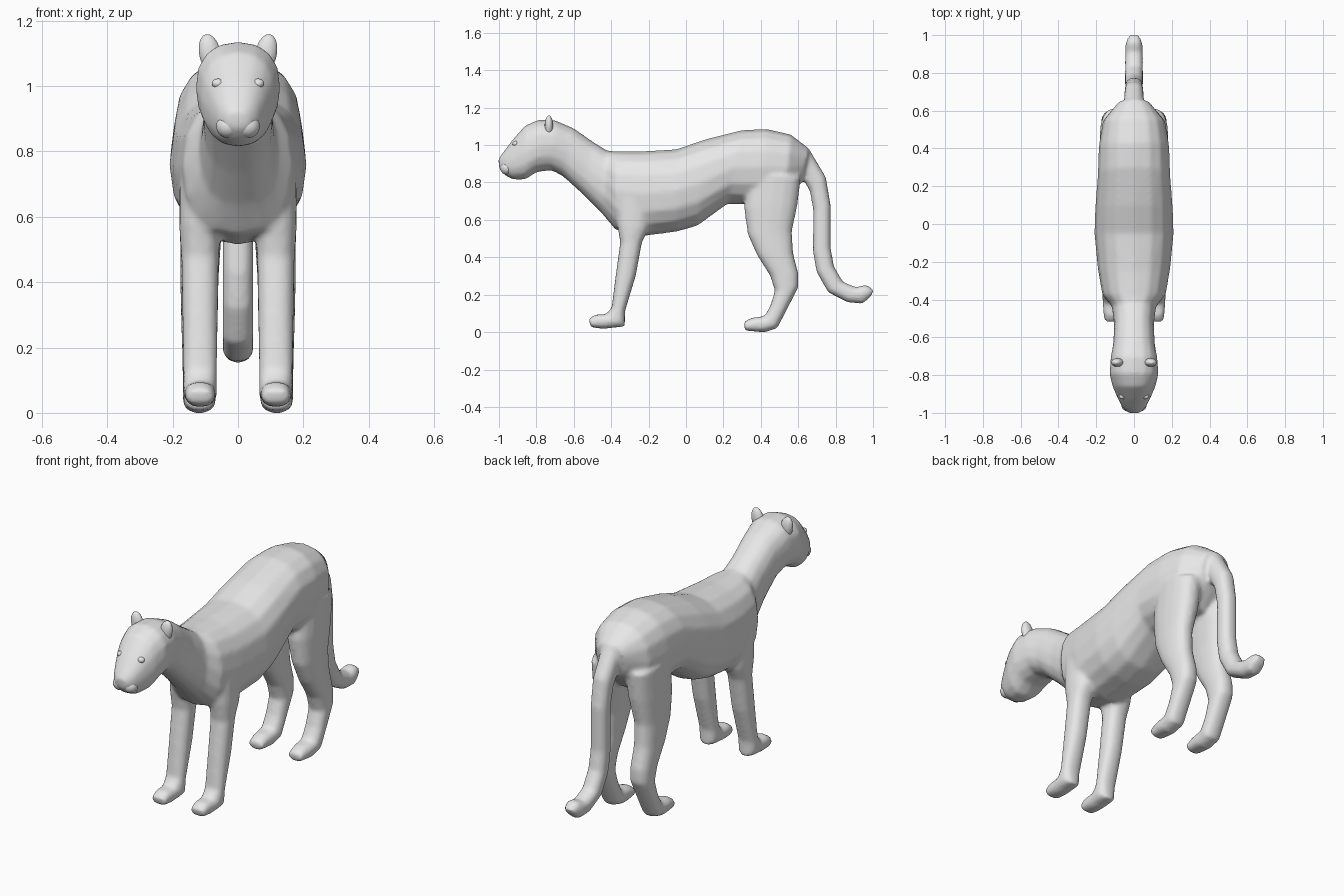
import bpy, bmesh, math
from mathutils import Vector, Matrix

grey = bpy.data.materials.new("plain_grey")
grey.diffuse_color = (0.8, 0.8, 0.8, 1)


def loft(bm, rings, cx=0.0, power=0.85, n=16):
    """Skin rings given as (front/top y, z, rear/bottom y, z, half width, x offset)."""
    loops = []
    for ya, za, yb, zb, w, *off in rings:
        x0 = off[0] * cx if off else cx
        mid = Vector((x0, (ya + yb) / 2, (za + zb) / 2))
        half = Vector((0, (ya - yb) / 2, (za - zb) / 2))
        loop = []
        for i in range(n):
            t = 2 * math.pi * i / n
            c = math.copysign(abs(math.cos(t)) ** power, math.cos(t))
            s = math.copysign(abs(math.sin(t)) ** power, math.sin(t))
            loop.append(bm.verts.new(mid + half * c + Vector((w * s, 0, 0))))
        loops.append(loop)
    for a, b in zip(loops, loops[1:]):
        for i in range(n):
            j = (i + 1) % n
            bm.faces.new((a[i], a[j], b[j], b[i]))
    bm.faces.new(loops[0])
    bm.faces.new(loops[-1][::-1])


def finish(bm, name):
    bmesh.ops.recalc_face_normals(bm, faces=bm.faces)
    for f in bm.faces:
        f.smooth = True
    me = bpy.data.meshes.new(name)
    bm.to_mesh(me)
    bm.free()
    me.materials.append(grey)
    ob = bpy.data.objects.new(name, me)
    bpy.context.collection.objects.link(ob)
    return ob


def ellipsoid(name, loc, radii, tilt=0.0):
    bm = bmesh.new()
    bmesh.ops.create_uvsphere(bm, u_segments=14, v_segments=9, radius=1)
    bm.transform(Matrix.Translation(loc) @ Matrix.Rotation(tilt, 4, 'Y')
                 @ Matrix.Diagonal((*radii, 1)))
    return finish(bm, name)


# Head, neck and torso, from the muzzle to the rump
trunk = [
    (-1.003, 0.925, -0.998, 0.87, 0.033),
    (-0.975, 0.965, -0.968, 0.838, 0.062),
    (-0.93, 1.025, -0.925, 0.815, 0.085),
    (-0.86, 1.105, -0.86, 0.815, 0.114),
    (-0.79, 1.135, -0.80, 0.855, 0.13),
    (-0.70, 1.133, -0.72, 0.865, 0.124),
    (-0.60, 1.09, -0.66, 0.835, 0.11),
    (-0.50, 1.02, -0.55, 0.735, 0.106),
    (-0.42, 0.97, -0.45, 0.635, 0.118),
    (-0.375, 0.967, -0.375, 0.545, 0.168),
    (-0.25, 0.966, -0.22, 0.515, 0.192),
    (-0.05, 0.978, -0.05, 0.537, 0.21),
    (0.10, 1.03, 0.06, 0.568, 0.206),
    (0.30, 1.08, 0.22, 0.685, 0.192),
    (0.43, 1.087, 0.40, 0.68, 0.186),
    (0.56, 1.057, 0.53, 0.70, 0.165),
    (0.66, 0.98, 0.62, 0.80, 0.085),
]
# Limbs, from the shoulder or hip to the toes
front_leg = [
    (-0.37, 0.75, -0.18, 0.73, 0.065),
    (-0.37, 0.58, -0.20, 0.55, 0.064),
    (-0.352, 0.48, -0.235, 0.48, 0.058),
    (-0.377, 0.30, -0.268, 0.30, 0.055),
    (-0.398, 0.13, -0.326, 0.11, 0.052),
    (-0.43, 0.095, -0.326, 0.03, 0.052),
    (-0.485, 0.095, -0.44, 0.017, 0.048),
    (-0.52, 0.072, -0.51, 0.025, 0.042),
]
hind_leg = [
    (0.33, 0.85, 0.615, 0.83, 0.08, 0.85),
    (0.31, 0.66, 0.597, 0.68, 0.076, 0.89),
    (0.33, 0.52, 0.567, 0.54, 0.063, 0.97),
    (0.38, 0.41, 0.574, 0.42, 0.059),
    (0.45, 0.30, 0.602, 0.31, 0.057),
    (0.475, 0.22, 0.602, 0.24, 0.055),
    (0.45, 0.14, 0.55, 0.14, 0.053),
    (0.42, 0.085, 0.488, 0.02, 0.053),
    (0.35, 0.077, 0.42, -0.002, 0.05),
    (0.308, 0.055, 0.315, 0.008, 0.042),
]
# Tail, from the rump to the upturned tip
tail = [
    (0.56, 1.0, 0.56, 0.85, 0.06),
    (0.66, 0.977, 0.62, 0.83, 0.054),
    (0.748, 0.83, 0.663, 0.75, 0.05),
    (0.774, 0.68, 0.68, 0.65, 0.047),
    (0.774, 0.45, 0.678, 0.43, 0.047),
    (0.792, 0.35, 0.698, 0.32, 0.048),
    (0.84, 0.268, 0.76, 0.212, 0.048),
    (0.91, 0.24, 0.865, 0.158, 0.048),
    (0.965, 0.255, 0.945, 0.152, 0.045),
    (1.004, 0.225, 0.988, 0.19, 0.03),
]

bm = bmesh.new()
loft(bm, trunk)
loft(bm, tail)
for side in (-1, 1):
    loft(bm, front_leg, side * 0.116)
    loft(bm, hind_leg, side * 0.118)
body = finish(bm, "body")

# Fuse the limbs into one continuous skin
fuse = body.modifiers.new("fuse", 'REMESH')
fuse.mode = 'VOXEL'
fuse.voxel_size = 0.011
fuse.use_smooth_shade = True
relax = body.modifiers.new("relax", 'SMOOTH')
relax.factor = 0.5
relax.iterations = 8

# Face details
for side, label in ((-1, "left"), (1, "right")):
    ellipsoid(label + "_ear", (side * 0.086, -0.733, 1.1), (0.034, 0.023, 0.06), side * 0.2)
    ellipsoid(label + "_eye", (side * 0.061, -0.912, 1.008), (0.019, 0.016, 0.015))
    ellipsoid(label + "_cheek", (side * 0.03, -0.957, 0.877), (0.038, 0.036, 0.036))
ellipsoid("nose", (0, -0.987, 0.905), (0.026, 0.014, 0.016))
